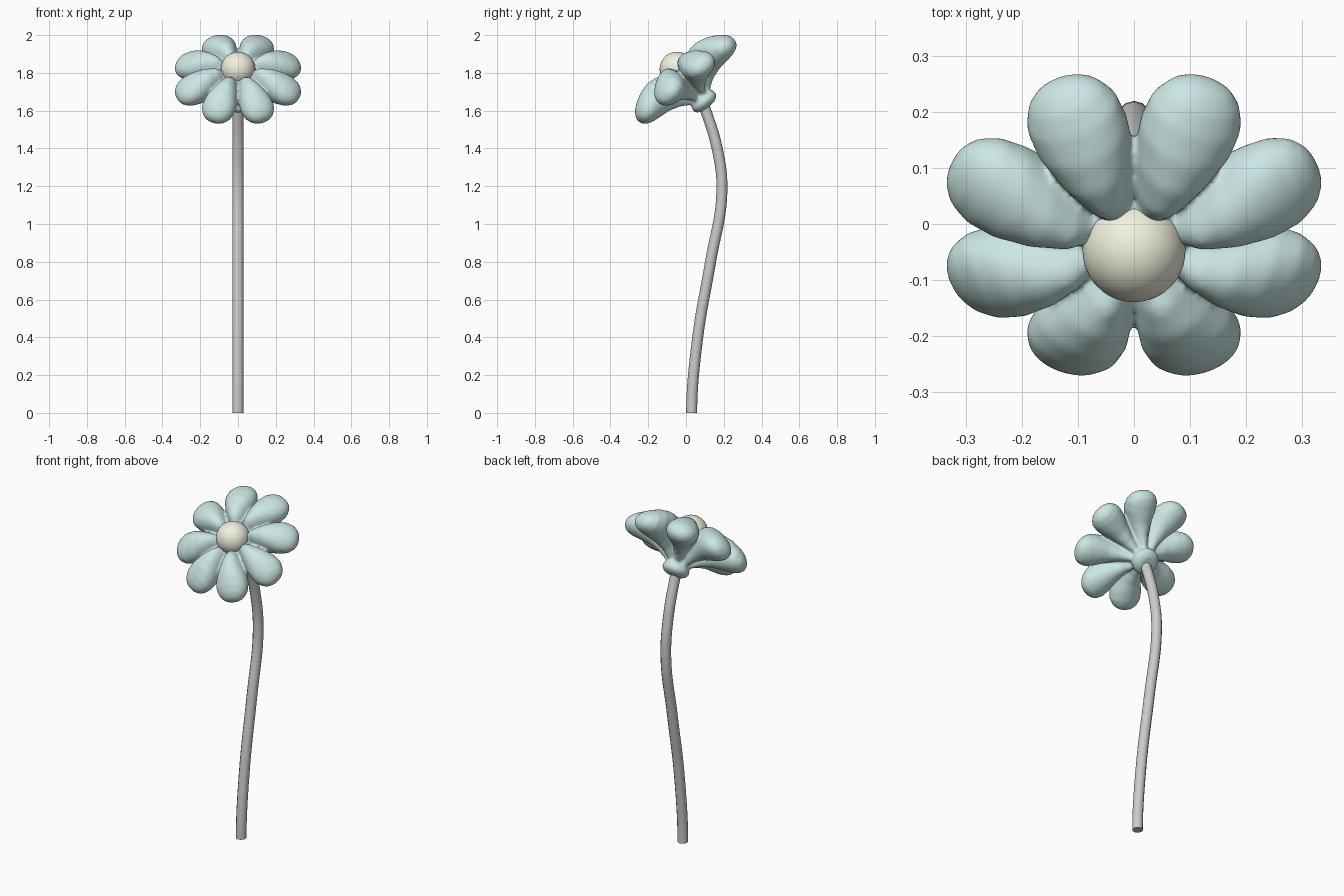
import bpy, bmesh
from math import sin, cos, pi, radians
from mathutils import Matrix

if "Cube" in bpy.data.objects:
    bpy.data.objects.remove(bpy.data.objects["Cube"])

# Head frame: disc tilted towards the front
HEAD = Matrix.Translation((0, 0, 1.763)) @ Matrix.Rotation(radians(40), 4, 'X')


def material(name, color):
    m = bpy.data.materials.new(name)
    m.diffuse_color = color
    m.use_nodes = True
    m.node_tree.nodes["Principled BSDF"].inputs["Base Color"].default_value = m.diffuse_color
    return m


def skin(bm, rings):
    """Closed tube through a list of vertex rings, capped at both ends."""
    n = len(rings[0])
    loops = [[bm.verts.new(p) for p in ring] for ring in rings]
    for a, b in zip(loops, loops[1:]):
        for i in range(n):
            j = (i + 1) % n
            bm.faces.new((a[i], a[j], b[j], b[i]))
    bm.faces.new(loops[0][::-1])
    bm.faces.new(loops[-1])


def add_object(name, bm, mat):
    bmesh.ops.recalc_face_normals(bm, faces=bm.faces)
    for f in bm.faces:
        f.smooth = True
    me = bpy.data.meshes.new(name)
    bm.to_mesh(me)
    bm.free()
    me.materials.append(mat)
    ob = bpy.data.objects.new(name, me)
    bpy.context.collection.objects.link(ob)
    ob.matrix_world = HEAD
    return ob


# Petals: radius, half width, top, bottom
PETAL = [(.02, .025, .06, -.13), (.07, .035, .075, -.12), (.12, .052, .112, -.09),
         (.18, .072, .118, -.07), (.24, .088, .104, -.064), (.29, .088, .08, -.058),
         (.325, .070, .055, -.048), (.345, .045, .03, -.03), (.352, .02, .012, -.012)]
# Receptacle: radius, height
CUP = [(.01, -.186), (.045, -.184), (.07, -.168), (.078, -.148), (.068, -.125), (.06, -.1),
       (.08, -.05), (.1, 0), (.1, .05), (.08, .075), (.01, .08)]

bm = bmesh.new()
N = 24
for k in range(8):
    rot = Matrix.Rotation(radians(22.5 + 45 * k), 4, 'Z')
    skin(bm, [[rot @ Matrix.Translation((r, w * cos(2 * pi * i / N),
                                         (t + b) / 2 + (t - b) / 2 * sin(2 * pi * i / N))).translation
               for i in range(N)] for r, w, t, b in PETAL])
skin(bm, [[(r * cos(2 * pi * i / 32), r * sin(2 * pi * i / 32), z) for i in range(32)] for r, z in CUP])
petals = add_object("petals", bm, material("petal_blue", (.60, .80, .79, 1)))

# Blend petals and cup into one soft surface
rm = petals.modifiers.new("blend", 'REMESH')
rm.mode = 'VOXEL'
rm.voxel_size = .008
rm.use_smooth_shade = True
sm = petals.modifiers.new("soften", 'SMOOTH')
sm.factor = .5
sm.iterations = 8

# Flower centre
bm = bmesh.new()
bmesh.ops.create_uvsphere(bm, u_segments=32, v_segments=16, radius=.092,
                          matrix=Matrix.Translation((0, 0, .074)))
add_object("flower_centre", bm, material("centre_cream", (.88, .88, .74, 1)))

# Stem: S-curved tube
PATH = [(.03, 0), (.062, .4), (.13, .8), (.19, 1.17), (.165, 1.4), (.085, 1.66)]
cu = bpy.data.curves.new("stem", 'CURVE')
cu.dimensions = '3D'
cu.bevel_depth = .029
cu.bevel_resolution = 4
cu.resolution_u = 10
cu.use_fill_caps = True
sp = cu.splines.new('BEZIER')
sp.bezier_points.add(len(PATH) - 1)
for p, (y, z) in zip(sp.bezier_points, PATH):
    p.co = (0, y, z)
    p.handle_left_type = p.handle_right_type = 'AUTO'
first = sp.bezier_points[0]
first.handle_left_type = first.handle_right_type = 'FREE'
first.handle_left, first.handle_right = (0, .03, -.13), (0, .03, .13)
stem = bpy.data.objects.new("stem", cu)
bpy.context.collection.objects.link(stem)
